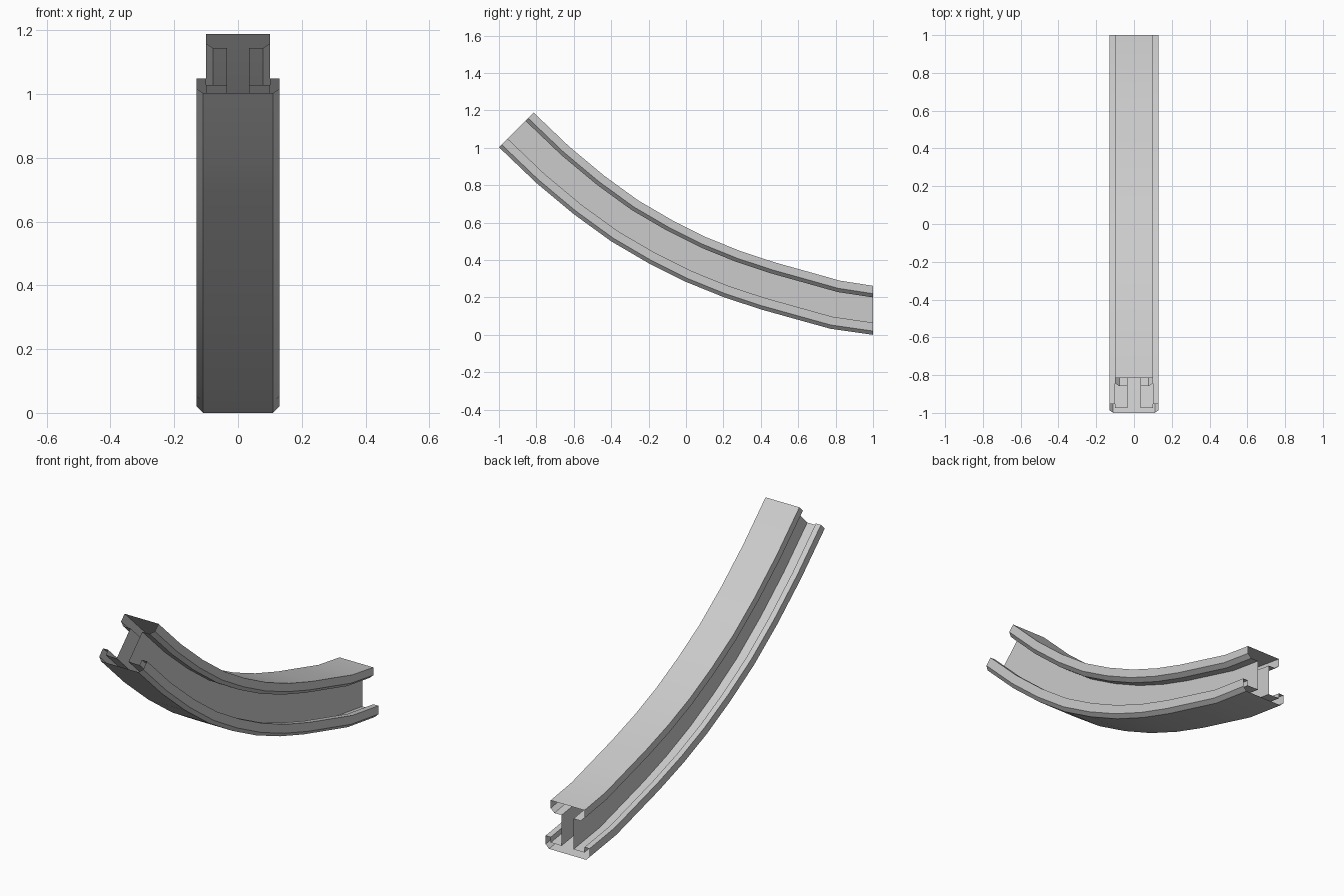
import bpy, bmesh, math

if "Cube" in bpy.data.objects:
    bpy.data.objects.remove(bpy.data.objects["Cube"])

# Half of the rail section: (x, height above the base), bottom to top
half = [(0.11, 0.0), (0.13, 0.02), (0.13, 0.065), (0.10, 0.065), (0.10, 0.036),
        (0.035, 0.036), (0.035, 0.20), (0.078, 0.20), (0.10, 0.22), (0.10, 0.262)]
section = half + [(-x, h) for x, h in reversed(half)]

# Path of the base line in the side plane: (y, z)
path = [(-1, 1.003), (-0.8, 0.812), (-0.6, 0.645), (-0.4, 0.50), (-0.2, 0.383),
        (0, 0.283), (0.2, 0.202), (0.4, 0.136), (0.59, 0.083), (0.77, 0.033), (1, 0.0)]


def ring_angle(i):
    """Slope of the path at a ring; the two ends are cut at 45 and 0 degrees."""
    if i == 0:
        return -math.pi / 4
    if i == len(path) - 1:
        return 0.0
    (y0, z0), (y1, z1) = path[i - 1], path[i + 1]
    return math.atan2(z1 - z0, y1 - y0)


# Open-ended curved rail: sweep the section square to the path
bm = bmesh.new()
rings = []
for i, (y, z) in enumerate(path):
    a = ring_angle(i)
    rings.append([bm.verts.new((x, y - h * math.sin(a), z + h * math.cos(a)))
                  for x, h in section])
n = len(section)
for r0, r1 in zip(rings, rings[1:]):
    for k in range(n):
        j = (k + 1) % n
        bm.faces.new((r0[k], r1[k], r1[j], r0[j]))
bm.normal_update()

# Make the roof face upward, and with it the whole shell outward
top = max(bm.faces, key=lambda f: f.calc_center_median().z)
if top.normal.z < 0:
    bmesh.ops.reverse_faces(bm, faces=bm.faces[:])

mesh = bpy.data.meshes.new("curved_rail")
bm.to_mesh(mesh)
bm.free()
rail = bpy.data.objects.new("curved_rail", mesh)
bpy.context.collection.objects.link(rail)
bpy.context.view_layer.objects.active = rail
rail.select_set(True)
bpy.ops.object.shade_smooth_by_angle(angle=math.radians(30))
